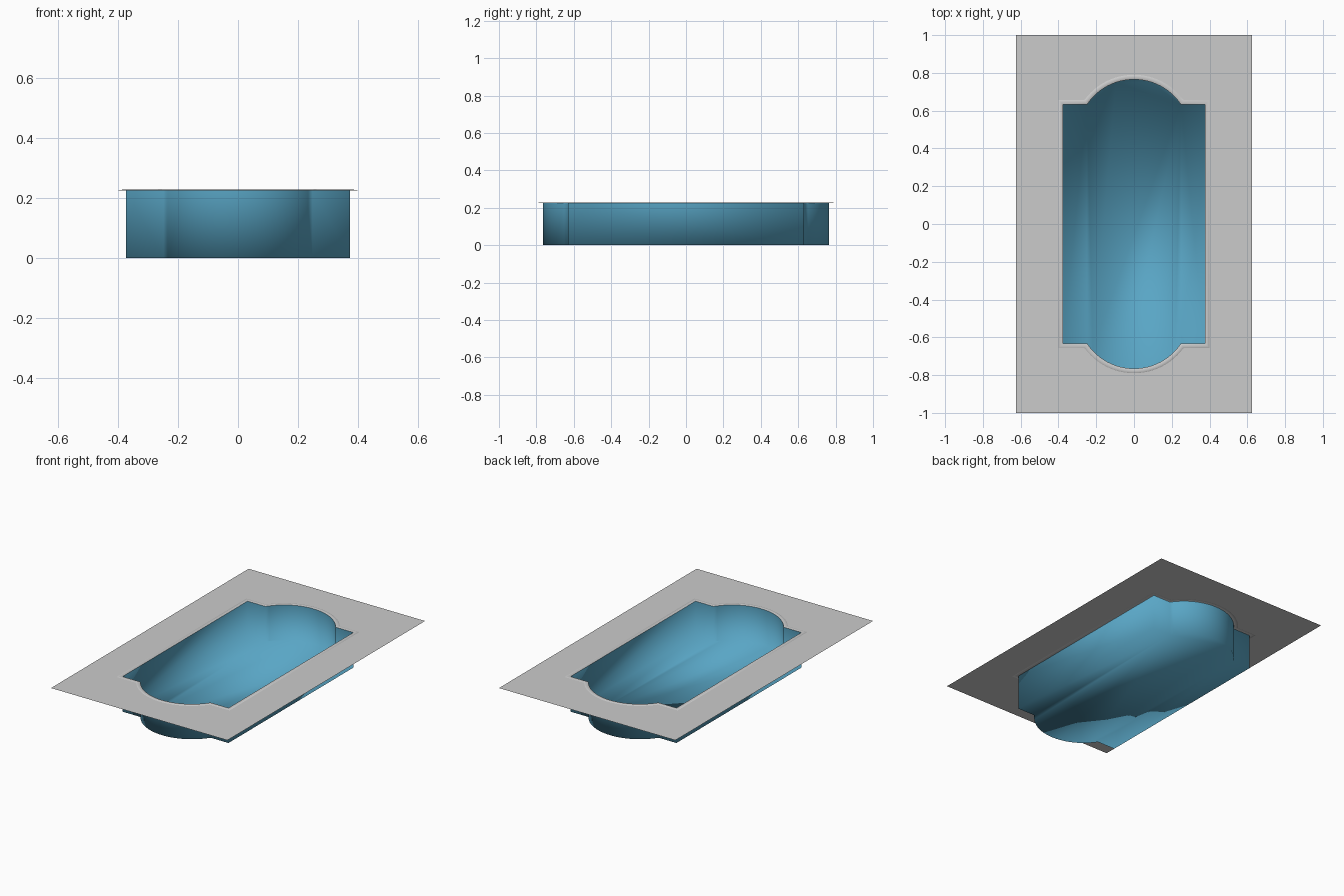
import bpy, bmesh, math

if "Cube" in bpy.data.objects:
    bpy.data.objects.remove(bpy.data.objects["Cube"])

TOP = 0.225                      # deck level
HX, HY = 0.375, 0.632            # half size of the straight pool body
R, CY = 0.299, 0.466             # end arc radius and centre
SEG = 24                         # segments per end arc


def outline(d):
    """Pool outline, offset outward by d, counter-clockwise."""
    x, y, r = HX + d, HY + d, R + d
    a = math.asin((y - CY) / r)
    half = [(x, y)]
    for i in range(SEG + 1):
        t = a + (math.pi - 2 * a) * i / SEG
        half.append((r * math.cos(t), CY + r * math.sin(t)))
    half.append((-x, y))
    return half + [(-px, -py) for px, py in half]


def ring(bm, d, z):
    return [bm.verts.new((x, y, z)) for x, y in outline(d)]


def bridge(bm, a, b):
    n = len(a)
    return [bm.faces.new((a[i], a[(i + 1) % n], b[(i + 1) % n], b[i])) for i in range(n)]


def finish(bm, name, colour=None):
    me = bpy.data.meshes.new(name)
    bm.to_mesh(me)
    bm.free()
    ob = bpy.data.objects.new(name, me)
    bpy.context.collection.objects.link(ob)
    if colour:
        mat = bpy.data.materials.new(name + "_paint")
        mat.diffuse_color = colour
        mat.use_nodes = True
        mat.node_tree.nodes["Principled BSDF"].inputs["Base Color"].default_value = mat.diffuse_color
        me.materials.append(mat)
    return ob


# Basin: open shell, floor blends softly into the walls, upright corners stay crisp
bm = bmesh.new()
low, high = ring(bm, 0, 0), ring(bm, 0, TOP)
bm.faces.new(low)
bridge(bm, high, low)
for f in bm.faces:
    f.smooth = True
for e in bm.edges:
    a, b = e.verts
    if abs(a.co.z - b.co.z) > 0.1 and e.calc_face_angle(0) > math.radians(30):
        e.smooth = False
finish(bm, "pool_basin", (0.10, 0.38, 0.56, 1))

# Coping: thin rounded lip around the opening
bm = bmesh.new()
profile = [(0, 0), (0.003, 0.0018), (0.0125, 0.0025), (0.022, 0.0018), (0.025, 0)]
rings = [ring(bm, d, TOP + h) for d, h in profile]
for inner, outer in zip(rings, rings[1:]):
    for f in bridge(bm, outer, inner):
        f.smooth = True
bmesh.ops.recalc_face_normals(bm, faces=bm.faces)
if sum(f.normal.z for f in bm.faces) < 0:
    bmesh.ops.reverse_faces(bm, faces=bm.faces)
finish(bm, "coping")

# Deck: flat sheet with the pool cut out of it
bm = bmesh.new()
hole = ring(bm, 0.025, TOP)
edge = [bm.verts.new((sx * 0.625, sy * 1.0, TOP))
        for sx, sy in ((1, 1), (-1, 1), (-1, -1), (1, -1))]
loops = [bm.edges.new((lp[i - 1], lp[i])) for lp in (hole, edge) for i in range(len(lp))]
bmesh.ops.triangle_fill(bm, use_beauty=True, use_dissolve=False, edges=loops)
for f in bm.faces:
    f.normal_update()
    if f.normal.z < 0:
        f.normal_flip()
finish(bm, "deck")
